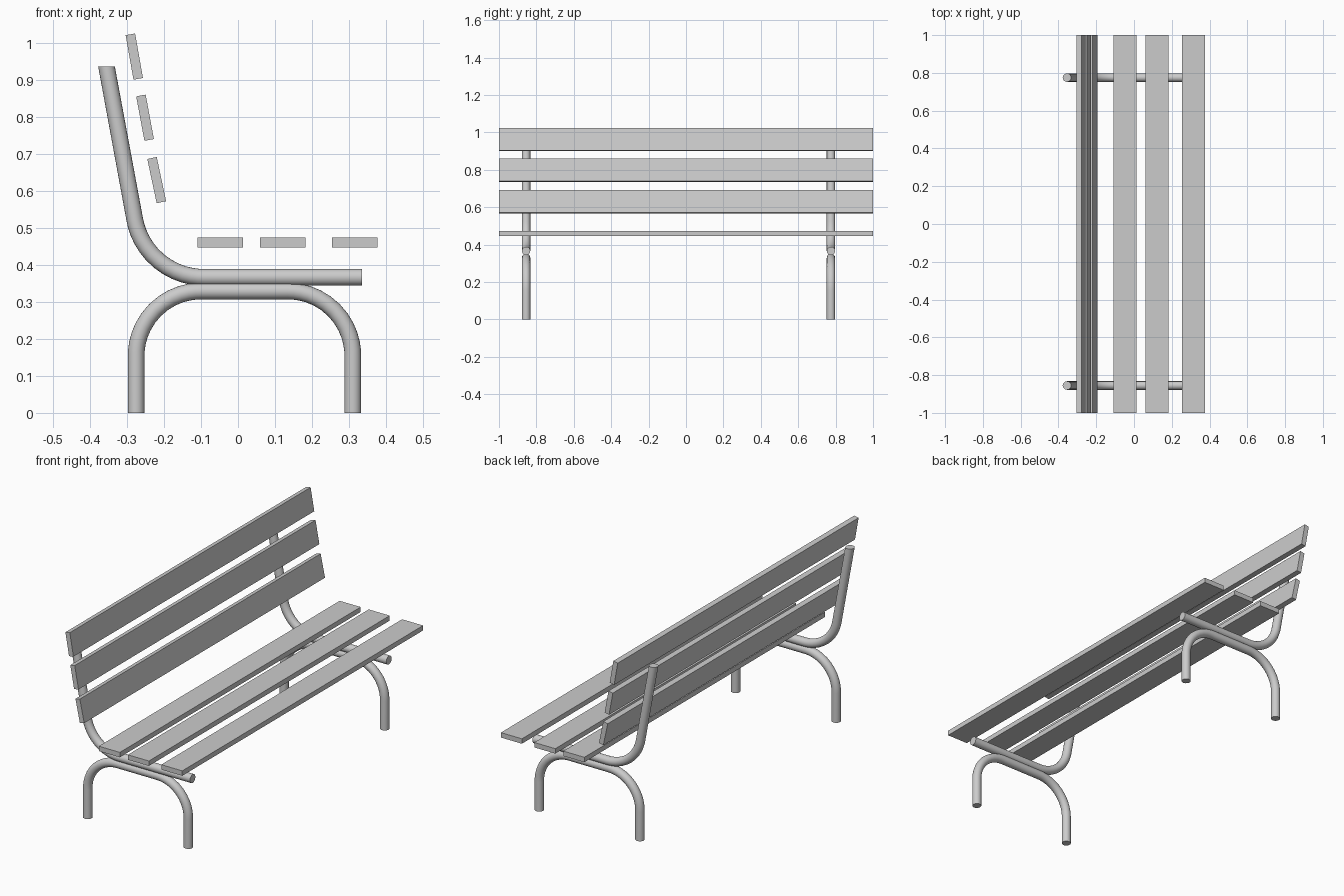
import bpy, bmesh, math
from mathutils import Vector, Matrix

cube = bpy.data.objects.get("Cube")
if cube:
    bpy.data.objects.remove(cube)

grey = bpy.data.materials.new("plain grey")
grey.use_nodes = True
COLOUR = (0.6, 0.6, 0.6, 1)
grey.diffuse_color = COLOUR
grey.node_tree.nodes["Principled BSDF"].inputs["Base Color"].default_value = COLOUR

TUBE_RADIUS = 0.0225
SIDES = 20
FRAME_Y = {"right": -0.855, "left": 0.775}


def add_object(name, bm):
    bmesh.ops.recalc_face_normals(bm, faces=bm.faces)
    mesh = bpy.data.meshes.new(name)
    bm.to_mesh(mesh)
    bm.free()
    mesh.materials.append(grey)
    obj = bpy.data.objects.new(name, mesh)
    bpy.context.collection.objects.link(obj)
    return obj


def rounded_path(corners, radius, steps=12):
    """Polyline in the x-z plane with each inner corner turned into an arc."""
    pts = [Vector(c) for c in corners]
    path = [pts[0]]
    for a, b, c in zip(pts, pts[1:], pts[2:]):
        u, v = (a - b).normalized(), (c - b).normalized()
        half = u.angle(v) / 2
        centre = b + (u + v).normalized() * (radius / math.sin(half))
        start = b + u * (radius / math.tan(half)) - centre
        end = b + v * (radius / math.tan(half)) - centre
        for i in range(steps + 1):
            path.append(centre + start.lerp(end, i / steps).normalized() * radius)
    return path + [pts[-1]]


def tube(name, path, y, flat_end=False):
    """Sweep a capped round section along the path."""
    bm = bmesh.new()
    rings = []
    for i, p in enumerate(path):
        before = (p - path[max(i - 1, 0)]).normalized()
        after = (path[min(i + 1, len(path) - 1)] - p).normalized()
        t = (before + after).normalized()
        n = Vector((t.y, -t.x))
        if flat_end and i == len(path) - 1:
            n = Vector((1, 0))
        ring = []
        for k in range(SIDES):
            a = math.tau * k / SIDES
            q = p + n * (TUBE_RADIUS * math.cos(a))
            ring.append(bm.verts.new((q.x, y + TUBE_RADIUS * math.sin(a), q.y)))
        rings.append(ring)
    for r, s in zip(rings, rings[1:]):
        for k in range(SIDES):
            j = (k + 1) % SIDES
            bm.faces.new((r[k], r[j], s[j], s[k]))
    bm.faces.new(rings[0])
    bm.faces.new(rings[-1])
    obj = add_object(name, bm)
    bpy.ops.object.select_all(action="DESELECT")
    obj.select_set(True)
    bpy.context.view_layer.objects.active = obj
    bpy.ops.object.shade_smooth_by_angle(angle=math.radians(40))


def slat(name, x, z, tilt):
    """Full-length board, tilted about its long axis."""
    bm = bmesh.new()
    bmesh.ops.create_cube(bm, size=1, matrix=Matrix.Translation((x, 0, z))
                          @ Matrix.Rotation(math.radians(tilt), 4, "Y")
                          @ Matrix.Diagonal((0.122, 2, 0.026, 1)))
    add_object(name, bm)


# Bent tube frames: a leg hoop and a seat-and-back rail at each end
leg_path = rounded_path([(-0.275, 0), (-0.275, 0.329), (0.31, 0.329), (0.31, 0)], 0.175)
rail_path = rounded_path([(0.335, 0.366), (-0.25, 0.366), (-0.355, 0.935)], 0.19)
for side, y in FRAME_Y.items():
    tube(side + "_leg_hoop", leg_path, y)
    tube(side + "_seat_and_back_rail", rail_path, y, flat_end=True)

# Seat boards
for place, x in (("rear", -0.048), ("middle", 0.121), ("front", 0.315)):
    slat(place + "_seat_slat", x, 0.46, 0)

# Backrest boards, leaning back
for place, x, z, lean in (("top", -0.28, 0.962, 10), ("middle", -0.251, 0.797, 10.5),
                          ("bottom", -0.2195, 0.6285, 12)):
    slat(place + "_back_slat", x, z, 90 - lean)
